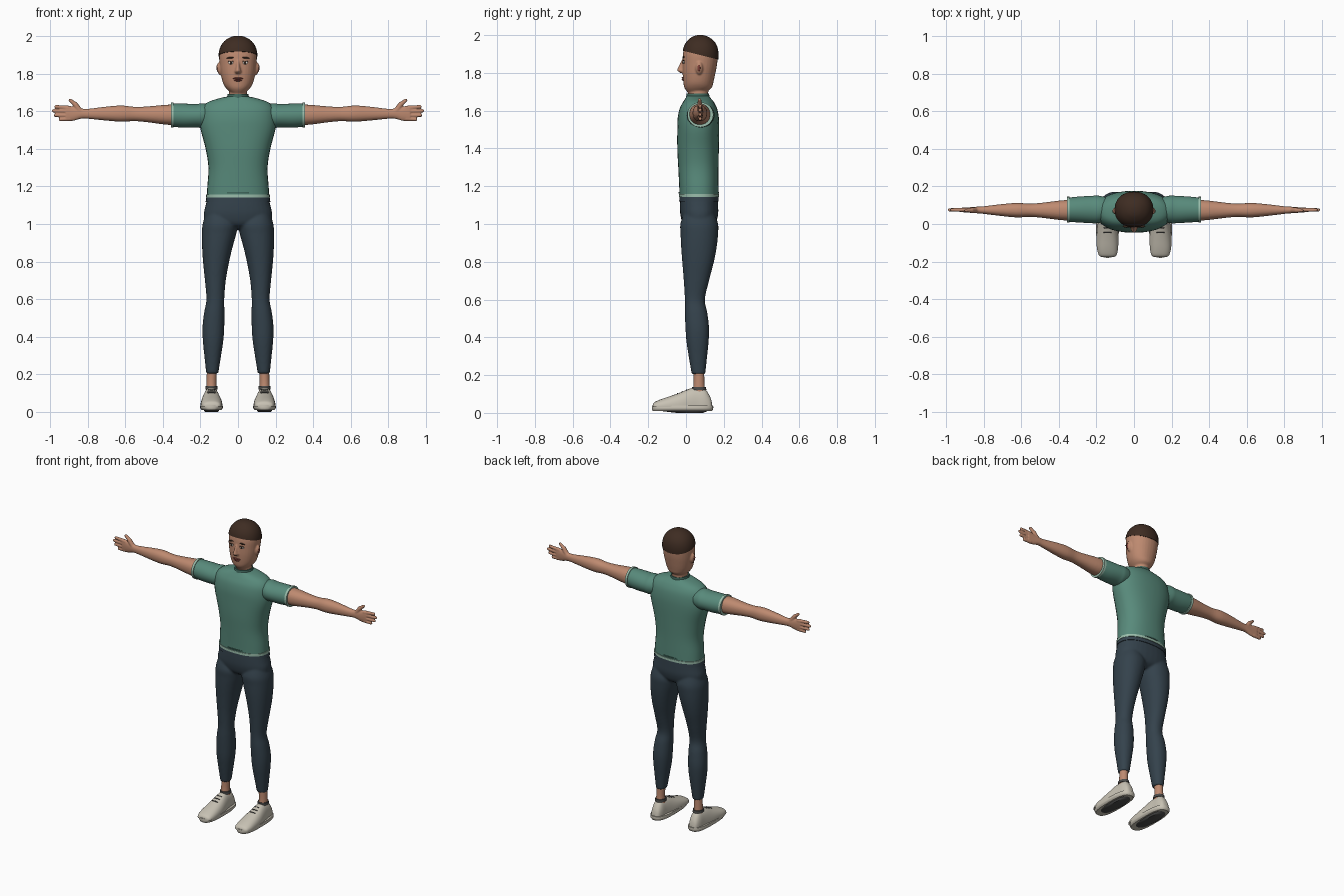
import bpy, bmesh, math
from mathutils import Vector, Matrix

cube = bpy.data.objects.get("Cube")
if cube:
    bpy.data.objects.remove(cube)


def material(name, r, g, b):
    def linear(c):
        c /= 255
        return c / 12.92 if c < 0.04 else ((c + 0.055) / 1.055) ** 2.4
    color = (linear(r), linear(g), linear(b), 1)
    mat = bpy.data.materials.new(name)
    mat.use_nodes = True
    mat.diffuse_color = color
    mat.node_tree.nodes["Principled BSDF"].inputs["Base Color"].default_value = color
    return mat


skin = material("skin", 190, 138, 112)
shirt_green = material("shirt green", 88, 138, 123)
dark_green = material("dark green", 64, 104, 93)
pale_green = material("pale green", 155, 190, 172)
navy = material("trouser navy", 52, 66, 76)
hair_brown = material("hair brown", 62, 44, 34)
shoe_cream = material("shoe cream", 200, 194, 180)
grey = material("dark grey", 75, 75, 74)
lip_red = material("lip red", 130, 66, 58)
eye_white = material("eye white", 225, 220, 212)


def loft(bm, axis, rows, power=2.0, sides=32, steps=4):
    """Skin rounded sections; a row is (position, low, high, low, high)."""
    path = []
    for i in range(len(rows) - 1):
        a, b, c, d = [rows[min(max(k, 0), len(rows) - 1)] for k in range(i - 1, i + 3)]
        for s in range(steps):
            t = s / steps
            path.append([q + 0.5 * t * (r - p + t * (2 * p - 5 * q + 4 * r - w
                         + t * (3 * (q - r) + w - p))) for p, q, r, w in zip(a, b, c, d)])
    path.append(rows[-1])
    rings = []
    for pos, u0, u1, v0, v1 in path:
        ring = []
        for k in range(sides):
            ang = math.tau * k / sides
            cu, sv = math.cos(ang), math.sin(ang)
            u = (u0 + u1 + (u1 - u0) * math.copysign(abs(cu) ** (2 / power), cu)) / 2
            v = (v0 + v1 + (v1 - v0) * math.copysign(abs(sv) ** (2 / power), sv)) / 2
            co = {"x": (pos, u, v), "y": (u, pos, v), "z": (u, v, pos)}[axis]
            ring.append(bm.verts.new(co))
        rings.append(ring)
    for low, high in zip(rings, rings[1:]):
        for k in range(sides):
            n = (k + 1) % sides
            bm.faces.new((low[k], low[n], high[n], high[k]))
    bm.faces.new(rings[0][::-1])
    bm.faces.new(rings[-1])


def ellipsoid(bm, center, radii, tilt=0.0):
    mat = Matrix.Translation(center) @ Matrix.Rotation(tilt, 4, "Y") @ Matrix.Diagonal((*radii, 1))
    bmesh.ops.create_uvsphere(bm, u_segments=20, v_segments=12, radius=1, matrix=mat)


def capsule(bm, p, q, r1, r2):
    p, q = Vector(p), Vector(q)
    turn = (q - p).to_track_quat("Z", "Y").to_matrix().to_4x4()
    bmesh.ops.create_cone(bm, cap_ends=True, segments=14, radius1=r1, radius2=r2,
                          depth=(q - p).length, matrix=Matrix.Translation((p + q) / 2) @ turn)
    ellipsoid(bm, p, (r1, r1, r1))
    ellipsoid(bm, q, (r2, r2, r2))


def cut_below(bm, point, normal):
    geom = bm.verts[:] + bm.edges[:] + bm.faces[:]
    cut = bmesh.ops.bisect_plane(bm, geom=geom, plane_co=point, plane_no=normal, clear_inner=True)
    edges = [e for e in cut["geom_cut"] if isinstance(e, bmesh.types.BMEdge)]
    bmesh.ops.holes_fill(bm, edges=edges, sides=0)


def finish(name, bm, mat, mirror=False, voxel=0, relax=4):
    """Make the object; voxel melts its overlapping pieces together."""
    bmesh.ops.recalc_face_normals(bm, faces=bm.faces)
    mesh = bpy.data.meshes.new(name)
    bm.to_mesh(mesh)
    bm.free()
    mesh.materials.append(mat)
    mesh.shade_smooth()
    mesh.set_sharp_from_angle(angle=math.radians(45))
    obj = bpy.data.objects.new(name, mesh)
    bpy.context.collection.objects.link(obj)
    if voxel:
        remesh = obj.modifiers.new("melt", "REMESH")
        remesh.mode = "VOXEL"
        remesh.voxel_size = voxel
        remesh.use_smooth_shade = True
        obj.modifiers.new("relax", "SMOOTH").iterations = relax
    if mirror:
        obj.modifiers.new("mirror", "MIRROR")


def part(name, mat, axis, rows, power=2.0, mirror=False):
    bm = bmesh.new()
    loft(bm, axis, rows, power)
    finish(name, bm, mat, mirror)


def sym(z, half, y0, y1):
    return (z, -half, half, y0, y1)


# Head, nose, ears and neck as one skin surface
head_rows = [sym(1.695, .035, .01, .1), sym(1.72, .062, -.008, .135), sym(1.75, .08, -.014, .145),
             sym(1.8, .092, -.018, .156), sym(1.85, .098, -.018, .165), sym(1.9, .1, -.016, .168),
             sym(1.94, .09, -.006, .16), sym(1.97, .069, .014, .14), sym(1.99, .038, .042, .11),
             sym(1.997, .012, .065, .085)]
bm = bmesh.new()
loft(bm, "z", head_rows, 2.15)
loft(bm, "z", [sym(1.64, .052, .008, .118), sym(1.7, .048, .014, .118), sym(1.76, .05, .03, .12)])
loft(bm, "z", [sym(1.8, .016, -.03, .02), sym(1.812, .019, -.046, .02), sym(1.825, .014, -.044, .02),
               sym(1.87, .008, -.022, .02)])
for side in (-1, 1):
    ellipsoid(bm, (side * .098, .07, 1.825), (.014, .019, .034), side * .15)
finish("head", bm, skin, voxel=.005, relax=2)

# Hair cap, cut on a slope
bm = bmesh.new()
loft(bm, "z", [(z + .003, a - .003, b + .003, c - .004, d + .004) for z, a, b, c, d in head_rows], 2.15)
cut_below(bm, (0, -.02, 1.918), (0, .25, 1))
finish("hair", bm, hair_brown)

# Face details
for name, mat, center, radii, tilt in [
        ("eyes", eye_white, (.038, -.0115, 1.857), (.014, .006, .008), 0),
        ("pupils", hair_brown, (.038, -.016, 1.857), (.006, .004, .007), 0),
        ("upper_lids", hair_brown, (.038, -.0135, 1.865), (.016, .006, .002), 0),
        ("eyebrows", hair_brown, (.04, -.0125, 1.884), (.021, .006, .004), .08),
        ("inner_ears", lip_red, (.11, .068, 1.825), (.004, .008, .018), .15)]:
    bm = bmesh.new()
    ellipsoid(bm, center, radii, tilt)
    finish(name, bm, mat, mirror=True)
bm = bmesh.new()
ellipsoid(bm, (0, -.015, 1.774), (.028, .008, .005))
ellipsoid(bm, (0, -.014, 1.764), (.021, .009, .006))
finish("lips", bm, lip_red)

# Shirt body, collar, hem and hem tab
part("shirt_body", shirt_green, "z", [
    sym(1.145, .166, -.034, .172), sym(1.2, .163, -.036, .172), sym(1.3, .157, -.041, .172),
    sym(1.4, .172, -.046, .174), sym(1.5, .198, -.046, .176), sym(1.56, .202, -.044, .174),
    sym(1.61, .194, -.034, .165), sym(1.645, .165, -.016, .148), sym(1.667, .105, -.002, .13),
    sym(1.678, .055, .004, .12)], 2.3)
part("collar", dark_green, "z", [sym(1.66, .062, -.002, .126), sym(1.69, .055, .004, .122)])
part("hem", pale_green, "z", [sym(1.142, .17, -.038, .176), sym(1.158, .17, -.038, .176)], 2.3)
part("hem_tab", dark_green, "z", [sym(1.161, .12, -.04, .176), sym(1.17, .12, -.04, .176)], 2.3)

# Sleeves and cuffs
part("sleeves", shirt_green, "x", [
    (.12, .02, .135, 1.53, 1.63), (.185, .006, .15, 1.512, 1.642), (.22, .004, .15, 1.513, 1.638),
    (.29, .008, .146, 1.512, 1.64), (.352, .012, .14, 1.518, 1.64)], mirror=True)
part("sleeve_cuffs", pale_green, "x", [(.342, .007, .145, 1.512, 1.645),
                                       (.357, .007, .145, 1.512, 1.645)], mirror=True)

# Arms with hands
bm = bmesh.new()
loft(bm, "x", [
    (.3, .018, .13, 1.525, 1.635), (.38, .02, .126, 1.528, 1.634), (.48, .032, .114, 1.541, 1.625),
    (.55, .038, .108, 1.547, 1.623), (.62, .035, .112, 1.544, 1.63), (.7, .042, .106, 1.55, 1.624),
    (.8, .054, .094, 1.56, 1.612), (.835, .057, .092, 1.56, 1.615), (.875, .06, .089, 1.549, 1.624),
    (.915, .063, .087, 1.545, 1.632)], 2.2)
for z, tip in [(1.624, .968), (1.602, .981), (1.578, .971), (1.556, .945)]:
    capsule(bm, (.895, .075, 1.588 + (z - 1.59) * .85), (tip, .075, z), .0115, .009)
capsule(bm, (.842, .074, 1.602), (.865, .073, 1.635), .016, .014)
capsule(bm, (.865, .073, 1.635), (.892, .072, 1.658), .013, .009)
finish("arms", bm, skin, mirror=True, voxel=.004, relax=2)

# Trousers
bm = bmesh.new()
loft(bm, "z", [sym(.975, .1, .02, .12), sym(1, .17, -.015, .155), sym(1.05, .182, -.03, .17),
               sym(1.1, .172, -.032, .17), sym(1.14, .163, -.03, .168)], 2.3)
for side in (-1, 1):
    loft(bm, "z", [(z, side * a, side * b, c, d) for z, a, b, c, d in [
        (1.06, .03, .17, -.01, .15), (1, .003, .188, -.03, .17), (.95, .009, .192, -.029, .17),
        (.88, .028, .191, -.026, .163), (.8, .047, .186, -.02, .148), (.7, .065, .176, -.012, .122),
        (.6, .073, .168, -.006, .1), (.53, .072, .18, -.006, .113), (.45, .073, .189, -.003, .122),
        (.38, .078, .187, .002, .12), (.3, .09, .179, .014, .112), (.205, .105, .169, .03, .102)]], 2.15)
finish("trousers", bm, navy, voxel=.007)
part("waistband", navy, "z", [sym(1.118, .172, -.036, .173), sym(1.143, .168, -.035, .172)], 2.3)

# Ankles
part("ankles", skin, "z", [(.09, .11, .17, .03, .105), (.15, .115, .168, .04, .098),
                           (.23, .112, .165, .04, .096)], mirror=True)

# Shoes: upper, opening, laces, sole and tread
bm = bmesh.new()
loft(bm, "y", [
    (-.176, .108, .172, .02, .046), (-.165, .093, .187, .01, .058), (-.13, .085, .197, -.005, .073),
    (-.08, .083, .199, -.02, .09), (-.03, .086, .197, -.04, .108), (.02, .094, .19, -.06, .128),
    (.06, .1, .184, -.06, .133), (.1, .103, .18, -.06, .126), (.128, .112, .171, -.02, .085),
    (.138, .125, .158, .01, .05)], 2.3)
cut_below(bm, (0, 0, .03), (0, 0, 1))
finish("shoe_uppers", bm, shoe_cream, mirror=True)
part("shoe_openings", grey, "z", [(.12, .108, .174, .03, .108), (.138, .109, .173, .032, .106)], mirror=True)
for i in range(3):
    bm = bmesh.new()
    ellipsoid(bm, (.141, -.045 + .024 * i, .1025 + .0085 * i), (.024 - .002 * i, .003, .004))
    finish(f"lace_{i + 1}", bm, grey, mirror=True)
part("shoe_soles", shoe_cream, "z", [(.01, .09, .192, -.176, .138), (.022, .081, .201, -.18, .144),
                                     (.038, .082, .2, -.18, .144)], 2.8, mirror=True)
part("shoe_treads", grey, "z", [(0, .108, .174, -.05, .09), (.012, .098, .184, -.15, .12)],
     2.6, mirror=True)
